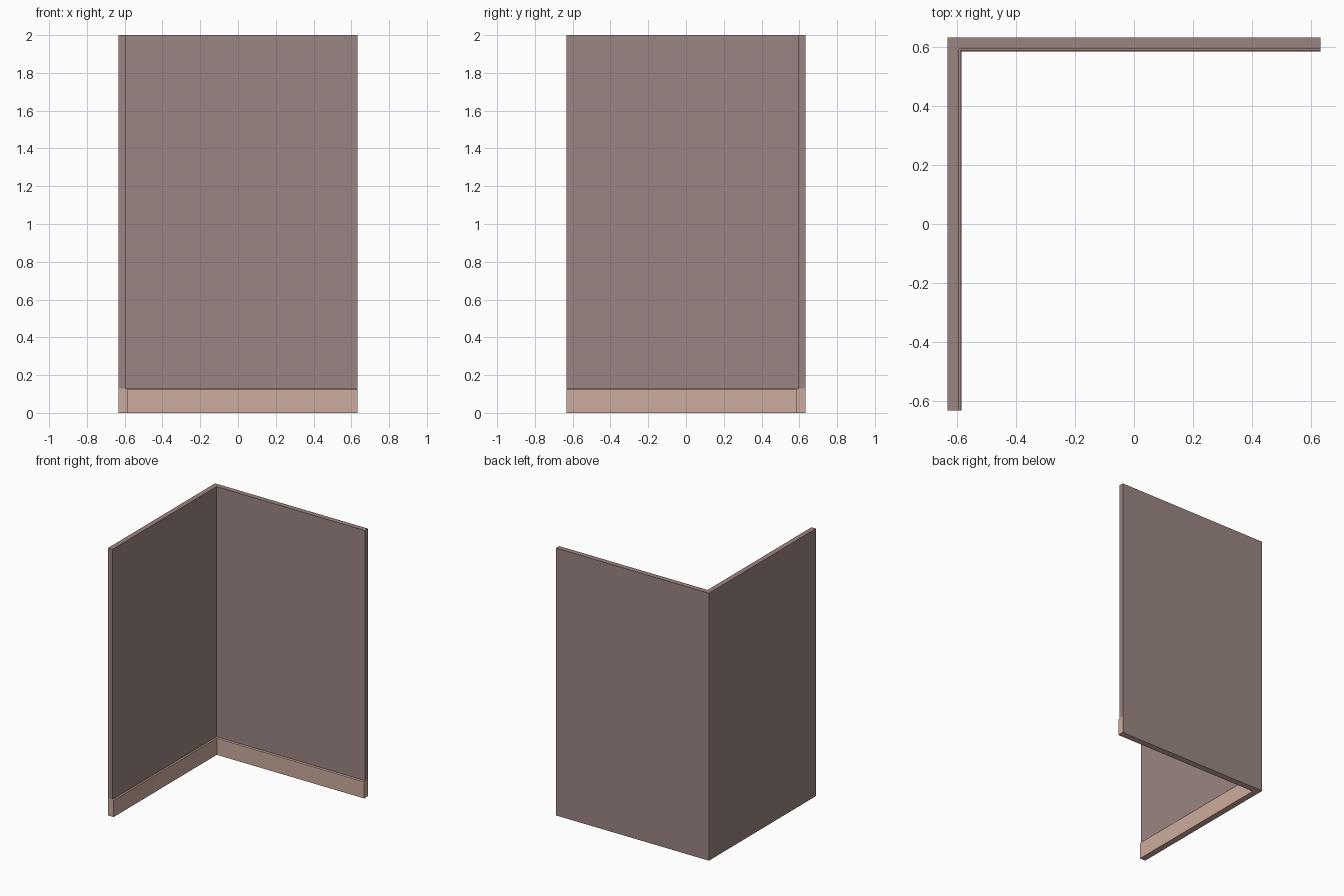
import bpy, bmesh

if "Cube" in bpy.data.objects:
    bpy.data.objects.remove(bpy.data.objects["Cube"])

H = 0.633      # half width of the corner
INNER = 0.595  # inner wall plane
SPLIT = 0.13   # top of skirting


def material(name, rgb):
    m = bpy.data.materials.new(name)
    m.diffuse_color = (*rgb, 1)
    m.use_nodes = True
    m.node_tree.nodes["Principled BSDF"].inputs["Base Color"].default_value = m.diffuse_color
    return m


wall_mat = material("mauve_grey_wall", (0.323, 0.235, 0.223))
skirt_mat = material("salmon_skirting", (0.604, 0.407, 0.337))


def sweep_corner(name, profile, mats):
    """Sweep (distance, height) points round the mitred L; last edge stays open."""
    bm = bmesh.new()
    rows = [[bm.verts.new(p) for p in ((-d, -H, z), (-d, d, z), (H, d, z))]
            for d, z in profile]
    for a, b in zip(rows, rows[1:]):
        for i in range(2):
            bm.faces.new((a[i], b[i], b[i + 1], a[i + 1]))
    bm.faces.new([r[0] for r in reversed(rows)])
    bm.faces.new([r[2] for r in rows])
    bm.normal_update()
    # outer back faces take the last material
    for f in bm.faces:
        c = f.calc_center_median()
        back = (f.normal.x < -0.9 and c.x < -H + 0.001) or (f.normal.y > 0.9 and c.y > H - 0.001)
        f.material_index = len(mats) - 1 if back else 0
    me = bpy.data.meshes.new(name)
    bm.to_mesh(me)
    bm.free()
    for m in mats:
        me.materials.append(m)
    ob = bpy.data.objects.new(name, me)
    bpy.context.collection.objects.link(ob)
    return ob


# Upper wall
sweep_corner("corner_wall", [(H, SPLIT), (H, 2), (INNER, 2), (INNER, SPLIT)], [wall_mat])

# Skirting with chamfered top, plain wall colour at the back
sweep_corner("skirting_board",
             [(INNER, SPLIT), (0.592, SPLIT), (0.586, 0.124), (0.586, 0), (H, 0), (H, SPLIT)],
             [skirt_mat, wall_mat])
